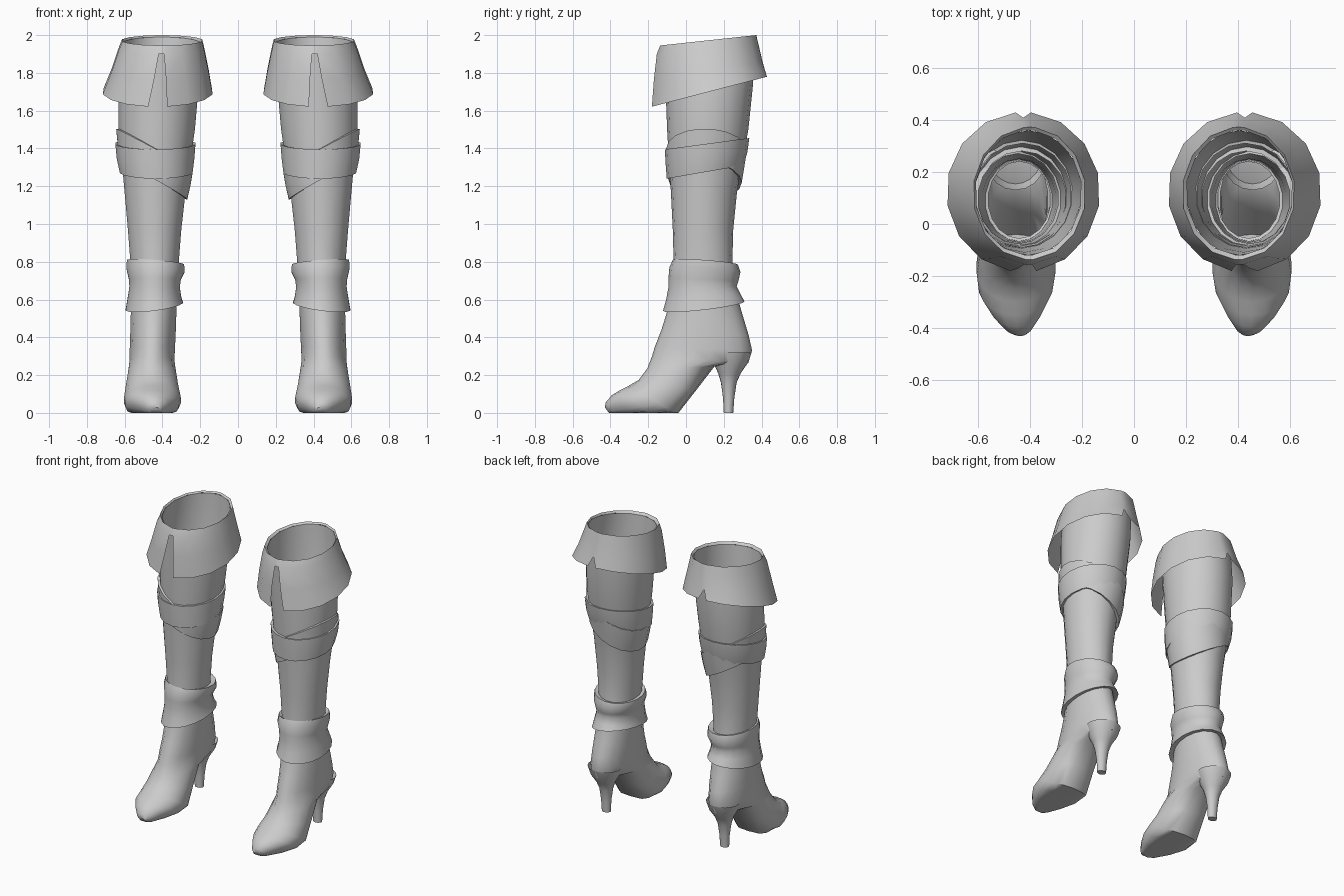
import bpy, bmesh, math

N = 18  # sides around the leg

leather = bpy.data.materials.new("grey leather")
leather.diffuse_color = (0.6, 0.6, 0.6, 1)


def ring(x0, x1, yf, zf, yb, zb, power=1.0, tilt=0.0, angles=None):
    """Loop from the front point round to the back point; tilt raises the outer side."""
    pts = []
    for t in angles or [2 * math.pi * i / N for i in range(N)]:
        u, s = -math.cos(t), math.sin(t)
        s = math.copysign(abs(s) ** (power if u > 0 else 1.0), s)
        pts.append(((x0 + x1) / 2 + s * (x1 - x0) / 2,
                    (yf + yb) / 2 + u * (yb - yf) / 2,
                    max(0.0, (zf + zb) / 2 + u * (zb - zf) / 2 + s * tilt)))
    return pts


def loft(name, rings, cap=False, open_from=99, angle=50):
    """Skin the rings; rows from open_from on keep a slit at the front."""
    bm = bmesh.new()
    rows = [[bm.verts.new(p) for p in r] for r in rings]
    n = len(rows[0])
    for k, (a, b) in enumerate(zip(rows, rows[1:])):
        for i in range(n - 1 if k >= open_from else n):
            j = (i + 1) % n
            bm.faces.new((a[i], a[j], b[j], b[i]))
    if cap:
        bm.faces.new(rows[-1])
    bmesh.ops.recalc_face_normals(bm, faces=bm.faces)
    # outward normals on open tubes
    bm.faces.ensure_lookup_table()
    f = bm.faces[0]
    c = f.calc_center_median()
    if f.normal.x * (c.x - 0.44) + f.normal.y * (c.y - 0.12) < 0:
        bmesh.ops.reverse_faces(bm, faces=bm.faces)
    me = bpy.data.meshes.new(name)
    bm.to_mesh(me)
    bm.free()
    ob = bpy.data.objects.new(name, me)
    bpy.context.collection.objects.link(ob)
    me.materials.append(leather)
    bpy.ops.object.select_all(action='DESELECT')
    ob.select_set(True)
    bpy.context.view_layer.objects.active = ob
    bpy.ops.object.shade_smooth_by_angle(angle=math.radians(angle))
    ob.modifiers.new("other_leg", 'MIRROR').use_clip = False
    return ob


# Boot body: open shaft, ankle, then rings turning forward to the toe
loft("boot_body", [
    ring(0.20, 0.61, -0.12, 1.93, 0.36, 1.99),
    ring(0.205, 0.635, -0.108, 1.72, 0.355, 1.74),
    ring(0.225, 0.635, -0.10, 1.50, 0.33, 1.50),
    ring(0.25, 0.618, -0.09, 1.33, 0.30, 1.33),
    ring(0.275, 0.603, -0.08, 1.17, 0.27, 1.17),
    ring(0.298, 0.585, -0.07, 0.97, 0.25, 0.97),
    ring(0.313, 0.57, -0.065, 0.78, 0.245, 0.78),
    ring(0.322, 0.565, -0.08, 0.62, 0.27, 0.62),
    ring(0.325, 0.57, -0.105, 0.52, 0.305, 0.50),
    ring(0.328, 0.572, -0.13, 0.44, 0.332, 0.41),
    ring(0.332, 0.575, -0.165, 0.35, 0.35, 0.33),
    ring(0.335, 0.575, -0.18, 0.30, 0.33, 0.265),
    ring(0.33, 0.58, -0.205, 0.235, 0.15, 0.245, 0.8),
    ring(0.315, 0.595, -0.25, 0.175, 0.05, 0.115, 0.7),
    ring(0.30, 0.606, -0.30, 0.145, -0.04, -0.01, 0.6),
    ring(0.312, 0.597, -0.35, 0.12, -0.14, -0.03, 0.6),
    ring(0.35, 0.55, -0.395, 0.092, -0.26, -0.03, 0.6),
    ring(0.39, 0.495, -0.425, 0.055, -0.37, -0.02, 0.6),
    ring(0.41, 0.465, -0.43, 0.03, -0.405, -0.005, 0.6),
], cap=True)

# Tapered heel
loft("heel", [ring(0.455 - w, 0.455 + w, yf, z, yb, z) for w, yf, yb, z in [
    (0.112, 0.13, 0.347, 0.32), (0.095, 0.145, 0.328, 0.265),
    (0.062, 0.17, 0.29, 0.21), (0.045, 0.185, 0.268, 0.16),
    (0.034, 0.196, 0.256, 0.08), (0.030, 0.20, 0.25, 0.0)]], cap=True)

# Folded top cuff, slit at the front and notched at the back
def cuff_angles(e, m=8, gap=0.1):
    half = [e + (math.pi - gap - e) * i / (m - 1) for i in range(m)]
    return half + [math.pi] + [2 * math.pi - t for t in reversed(half)]

wide, narrow = cuff_angles(0.17), cuff_angles(0.06)
hem = ring(0.13, 0.72, -0.185, 1.62, 0.43, 1.78, angles=wide)
mid = ring(0.15, 0.675, -0.172, 1.765, 0.405, 1.86, angles=cuff_angles(0.12))
hem[8] = (hem[8][0], 0.408, 1.845)
loft("top_cuff", [
    ring(0.20, 0.61, -0.12, 1.93, 0.36, 1.99, angles=narrow),
    ring(0.185, 0.618, -0.137, 1.945, 0.372, 2.0, angles=narrow),
    ring(0.173, 0.638, -0.155, 1.90, 0.385, 1.945, angles=narrow),
    mid, hem], open_from=2)

# Two crossed straps below the knee: one level, one tilted
loft("level_strap", [
    ring(0.24, 0.615, -0.09, 1.395, 0.31, 1.45),
    ring(0.222, 0.652, -0.112, 1.395, 0.335, 1.455),
    ring(0.228, 0.645, -0.108, 1.32, 0.325, 1.38),
    ring(0.238, 0.628, -0.102, 1.24, 0.305, 1.31),
    ring(0.26, 0.60, -0.08, 1.245, 0.28, 1.315)])
loft("tilted_strap", [
    ring(0.25, 0.62, -0.09, 1.40, 0.31, 1.39, tilt=0.11),
    ring(0.235, 0.648, -0.105, 1.40, 0.322, 1.39, tilt=0.11),
    ring(0.248, 0.64, -0.10, 1.32, 0.31, 1.31, tilt=0.11),
    ring(0.266, 0.63, -0.095, 1.24, 0.295, 1.22, tilt=0.10),
    ring(0.29, 0.60, -0.075, 1.245, 0.27, 1.225, tilt=0.10)])

# Slouched ankle cuff
loft("ankle_cuff", [
    ring(0.32, 0.56, -0.055, 0.80, 0.24, 0.775, tilt=0.012),
    ring(0.283, 0.590, -0.07, 0.81, 0.275, 0.785, tilt=0.012),
    ring(0.280, 0.594, -0.088, 0.77, 0.288, 0.745, tilt=0.012),
    ring(0.300, 0.580, -0.093, 0.715, 0.278, 0.70),
    ring(0.306, 0.577, -0.093, 0.665, 0.268, 0.67),
    ring(0.299, 0.585, -0.105, 0.60, 0.288, 0.63),
    ring(0.290, 0.597, -0.122, 0.54, 0.31, 0.59, tilt=-0.02),
    ring(0.33, 0.56, -0.10, 0.55, 0.28, 0.595, tilt=-0.02)])
